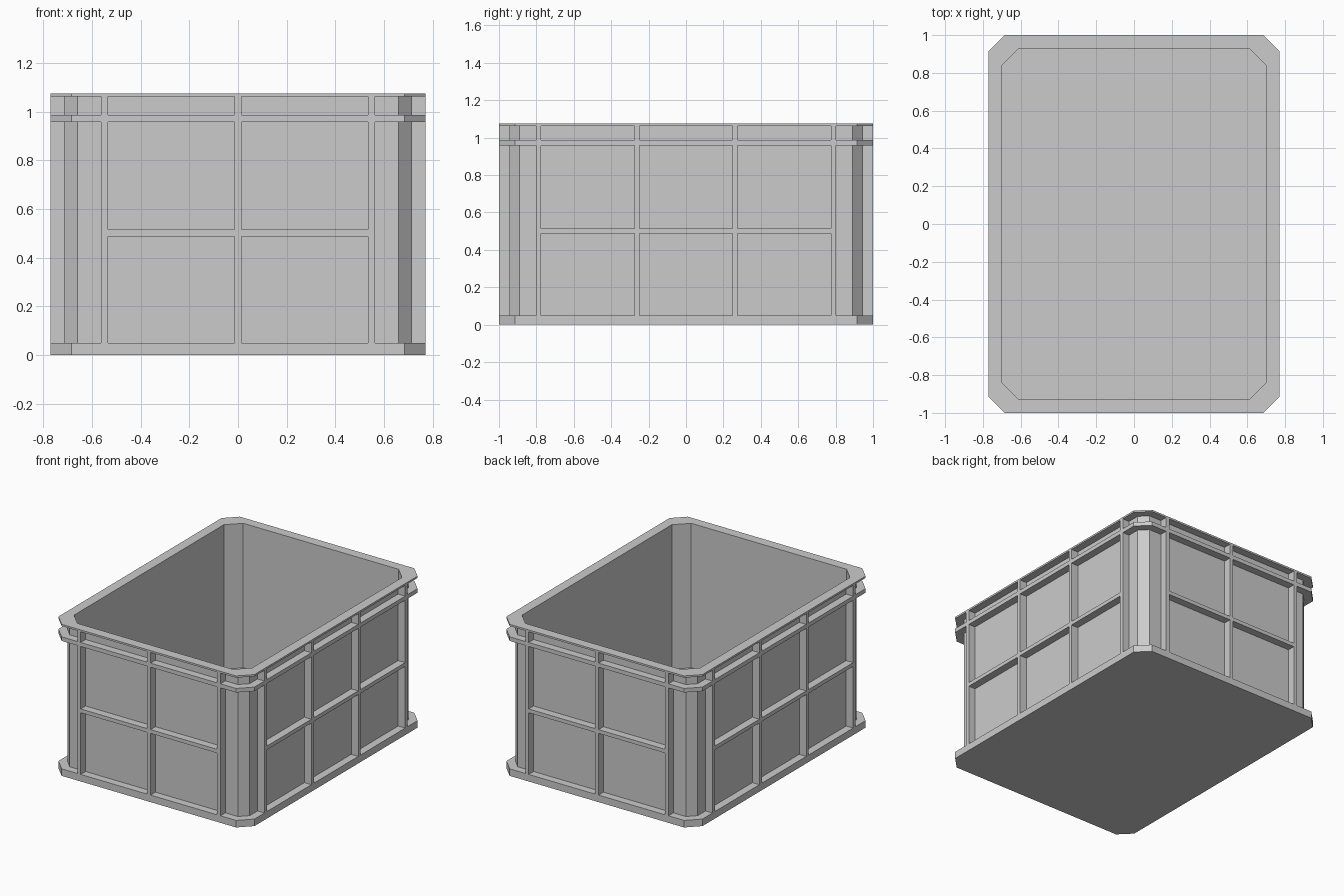
import bpy

if "Cube" in bpy.data.objects:
    bpy.data.objects.remove(bpy.data.objects["Cube"])

# Overall sizes
HX, HY, TOP = 0.77, 1.0, 1.076          # outer half sizes and height
WX, WY = 0.715, 0.945                   # outside of the wall
BASE, RIM = 0.05, 1.063                 # top of base slab, underside of rim
BAND = (0.958, 0.987)                   # upper band around the crate
MID = (0.488, 0.515)                    # middle horizontal rib
RIB = 0.027                             # rib width

OUTER = (HX, HY, 0.085)
WALL = (WX, WY, 0.055)
INNER = (0.70, 0.93, 0.09)


def octagon(hx, hy, c):
    """Rectangle with cut corners, counter-clockwise."""
    return [(hx, -hy + c), (hx, hy - c), (hx - c, hy), (-hx + c, hy),
            (-hx, hy - c), (-hx, -hy + c), (-hx + c, -hy), (hx - c, -hy)]


def add_mesh(name, verts, faces):
    me = bpy.data.meshes.new(name)
    me.from_pydata(verts, [], faces)
    me.update()
    ob = bpy.data.objects.new(name, me)
    bpy.context.collection.objects.link(ob)
    return ob


def slab(name, outline, z0, z1):
    n = len(outline)
    verts = [(x, y, z) for z in (z0, z1) for x, y in outline]
    faces = [tuple(reversed(range(n))), tuple(range(n, 2 * n))]
    faces += [(i, (i + 1) % n, n + (i + 1) % n, n + i) for i in range(n)]
    return add_mesh(name, verts, faces)


def ring(name, outer, inner, z0, z1):
    n = len(outer)
    loops = [(outer, z0), (outer, z1), (inner, z1), (inner, z0)]
    verts = [(x, y, z) for loop, z in loops for x, y in loop]
    faces = []
    for k in range(4):
        a, b = k * n, (k + 1) % 4 * n
        faces += [(a + i, a + (i + 1) % n, b + (i + 1) % n, b + i) for i in range(n)]
    return add_mesh(name, verts, faces)


def box(name, x0, x1, y0, y1, z0, z1):
    return slab(name, [(x0, y0), (x1, y0), (x1, y1), (x0, y1)], z0, z1)


# Shell: base slab, wall, band and top rim
slab("base", octagon(*OUTER), 0, BASE)
ring("wall", octagon(*WALL), octagon(*INNER), BASE, RIM)
ring("upper_band", octagon(*OUTER), octagon(*WALL), *BAND)
ring("top_rim", octagon(*OUTER), octagon(*INNER), RIM, TOP)

spans = {"lower": (BASE, BAND[0]), "upper": (BAND[1], RIM)}
h = RIB / 2

for s, end, side in ((-1, "front", "right"), (1, "back", "left")):
    # Ribs on the short walls
    y0, y1 = sorted((s * WY, s * HY))
    for level, (z0, z1) in spans.items():
        for x in (-0.549, 0, 0.549):
            box(f"{end}_{level}_rib", x - h, x + h, y0, y1, z0, z1)
    for x0, x1 in ((-0.549 + h, -h), (h, 0.549 - h)):
        box(f"{end}_middle_rib", x0, x1, y0, y1, *MID)

    # Ribs on the long walls
    x0, x1 = sorted((-s * WX, -s * HX))
    posts = (-0.789, -0.263, 0.263, 0.789)
    for level, (z0, z1) in spans.items():
        for y in posts:
            box(f"{side}_{level}_rib", x0, x1, y - h, y + h, z0, z1)
    for a, b in zip(posts, posts[1:]):
        box(f"{side}_middle_rib", x0, x1, a + h, b - h, *MID)
